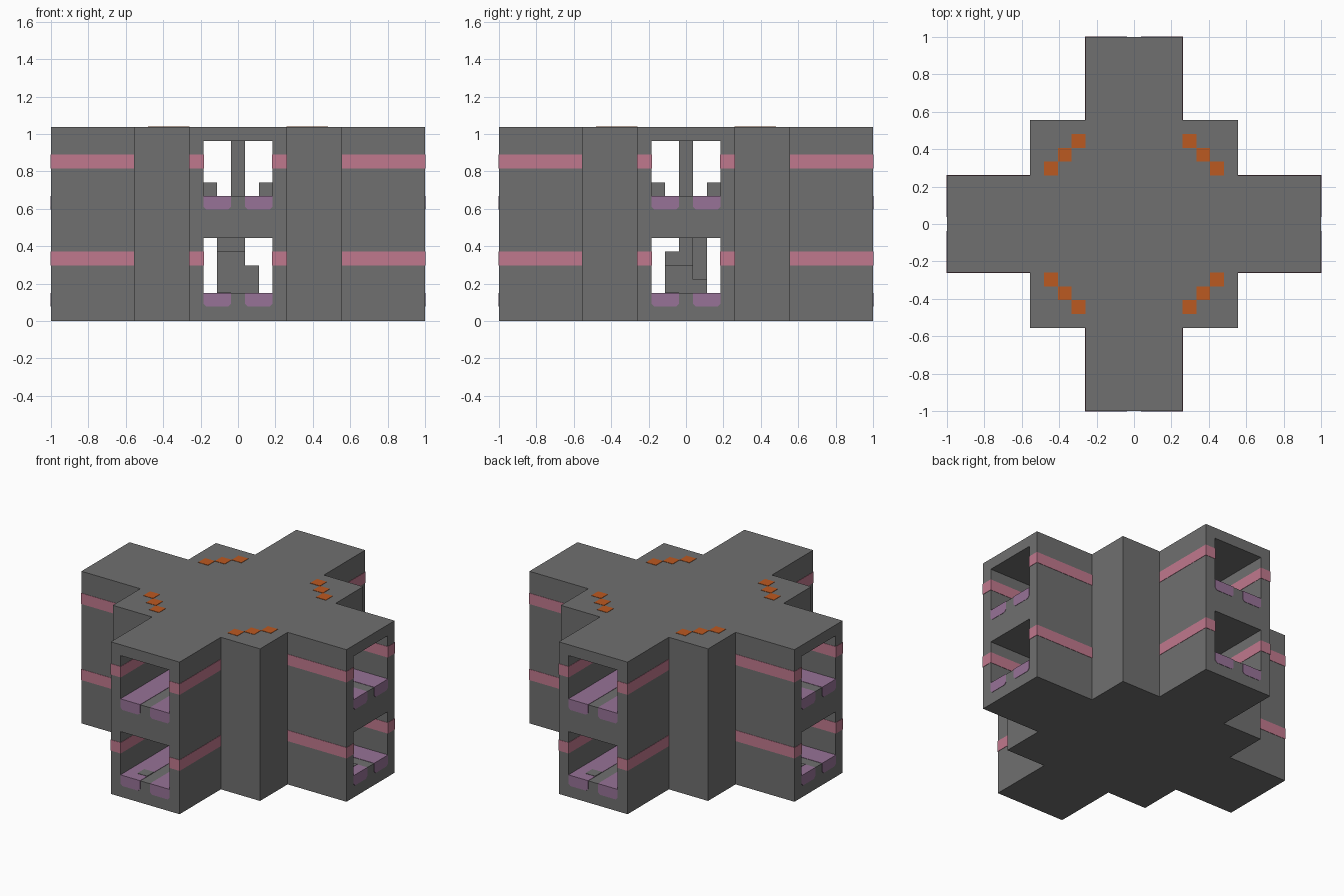
import bpy
import bmesh
from math import pi
from mathutils import Matrix

U = 2 / 27  # one grid cell

old = bpy.data.objects.get("Cube")
if old:
    bpy.data.objects.remove(old)


def material(name, rgb):
    m = bpy.data.materials.new(name)
    m.use_nodes = True
    m.diffuse_color = (*rgb, 1)
    bsdf = next(n for n in m.node_tree.nodes if n.type == "BSDF_PRINCIPLED")
    bsdf.inputs["Base Color"].default_value = (*rgb, 1)
    return m


GREY = material("stone grey", (0.16, 0.16, 0.16))
PINK = material("dusty pink", (0.53, 0.19, 0.27))
PURPLE = material("muted purple", (0.31, 0.17, 0.31))
ORANGE = material("burnt orange", (0.50, 0.10, 0.015))


def finish(name, bm, mat):
    bmesh.ops.recalc_face_normals(bm, faces=bm.faces)
    bmesh.ops.scale(bm, vec=(U, U, U), verts=bm.verts)
    mesh = bpy.data.meshes.new(name)
    bm.to_mesh(mesh)
    bm.free()
    mesh.materials.append(mat)
    ob = bpy.data.objects.new(name, mesh)
    bpy.context.collection.objects.link(ob)
    return ob


def prism(bm, outline, z0, z1):
    face = bm.faces.new([bm.verts.new((x, y, z0)) for x, y in outline])
    ext = bmesh.ops.extrude_face_region(bm, geom=[face])["geom"]
    bmesh.ops.translate(bm, vec=(0, 0, z1 - z0),
                        verts=[v for v in ext if isinstance(v, bmesh.types.BMVert)])


def box(bm, lo, hi):
    prism(bm, [(lo[0], lo[1]), (hi[0], lo[1]), (hi[0], hi[1]), (lo[0], hi[1])], lo[2], hi[2])


def cross_outline(arm, core, reach):
    """Plan of four arms meeting at a square core."""
    quarter = [(arm, -reach), (arm, -core), (core, -core), (core, -arm), (reach, -arm)]
    points = []
    for _ in range(4):
        points += quarter
        quarter = [(-y, x) for x, y in quarter]
    return points


def four_arms(bm):
    """Repeat the front arm's geometry around the centre."""
    source = bm.verts[:] + bm.edges[:] + bm.faces[:]
    for k in range(1, 4):
        copy = bmesh.ops.duplicate(bm, geom=source)["geom"]
        bmesh.ops.rotate(bm, matrix=Matrix.Rotation(k * pi / 2, 3, "Z"),
                         verts=[v for v in copy if isinstance(v, bmesh.types.BMVert)])


# Shell with two storeys of crossing tunnels and a stairwell
bm = bmesh.new()
prism(bm, cross_outline(3.5, 7.5, 13.5), 0, 14)
shell = finish("building_shell", bm, GREY)

cutters = []
bm = bmesh.new()
for z in (2, 9):
    prism(bm, cross_outline(2.5, 6.5, 14.5), z, z + 4)
cutters.append(finish("tunnel_cutter", bm, GREY))
bm = bmesh.new()
box(bm, (-1.5, -1.5, 5), (1.5, 1.5, 10))
cutters.append(finish("stairwell_cutter", bm, GREY))
for c in cutters:
    c.hide_render = True
    mod = shell.modifiers.new(c.name, "BOOLEAN")
    mod.operation = "DIFFERENCE"
    mod.solver = "EXACT"
    mod.object = c
graph = bpy.context.evaluated_depsgraph_get()
cut_mesh = bpy.data.meshes.new_from_object(shell.evaluated_get(graph))
shell.modifiers.clear()
shell.data = cut_mesh
for c in cutters:
    bpy.data.objects.remove(c)

E = 0.03  # how far coloured inlays stand proud

# Pink bands running through the arm walls
bm = bmesh.new()
for z in (4, 11):
    for x in (-3.5, 2.5):
        box(bm, (x - E, -13.5 - E, z), (x + 1 + E, -7.5, z + 1))
four_arms(bm)
finish("wall_bands", bm, PINK)

# Purple floor lanes with clipped lower corners at the openings
bm = bmesh.new()
c = 0.2
for z in (2, 9):
    for x in (-2.5, 0.5):
        profile = [(x, z + E), (x, z - 0.95 + c), (x + c, z - 0.95),
                   (x + 2 - c, z - 0.95), (x + 2, z - 0.95 + c), (x + 2, z + E)]
        face = bm.faces.new([bm.verts.new((px, -13.5 - E, pz)) for px, pz in profile])
        ext = bmesh.ops.extrude_face_region(bm, geom=[face])["geom"]
        bmesh.ops.translate(bm, vec=(0, 11, 0),
                            verts=[v for v in ext if isinstance(v, bmesh.types.BMVert)])
four_arms(bm)
finish("floor_lanes", bm, PURPLE)

# Grey tile set into one lower lane of each arm
bm = bmesh.new()
box(bm, (-1.5, -12.5, 2), (-0.5, -11.5, 2 + 2 * E))
four_arms(bm)
finish("lane_tiles", bm, GREY)

# Orange lamps set diagonally in the roof corners
bm = bmesh.new()
for x, y in ((6, -4), (5, -5), (4, -6)):
    box(bm, (x - 0.5, y - 0.5, 13 - E), (x + 0.5, y + 0.5, 14 + E))
four_arms(bm)
finish("roof_lamps", bm, ORANGE)

# Central column
bm = bmesh.new()
box(bm, (-0.5, -0.5, 2), (0.5, 0.5, 13))
finish("central_column", bm, GREY)

# Steps winding round the column, solid below on the first turn
ring = [(0, 1), (1, 1), (1, 0), (1, -1), (0, -1), (-1, -1), (-1, 0), (-1, 1)]
bm = bmesh.new()
for i in range(1, 14):
    x, y = ring[i % len(ring)]
    top = 3 + i // 2
    bottom = 2 if i < 8 else top - 1
    box(bm, (x - 0.5, y - 0.5, bottom), (x + 0.5, y + 0.5, top))
finish("spiral_stairs", bm, GREY)

# Low posts at the corners of the stairwell
bm = bmesh.new()
box(bm, (1.5, -2.5, 9), (2.5, -1.5, 10))
four_arms(bm)
finish("stairwell_posts", bm, GREY)
